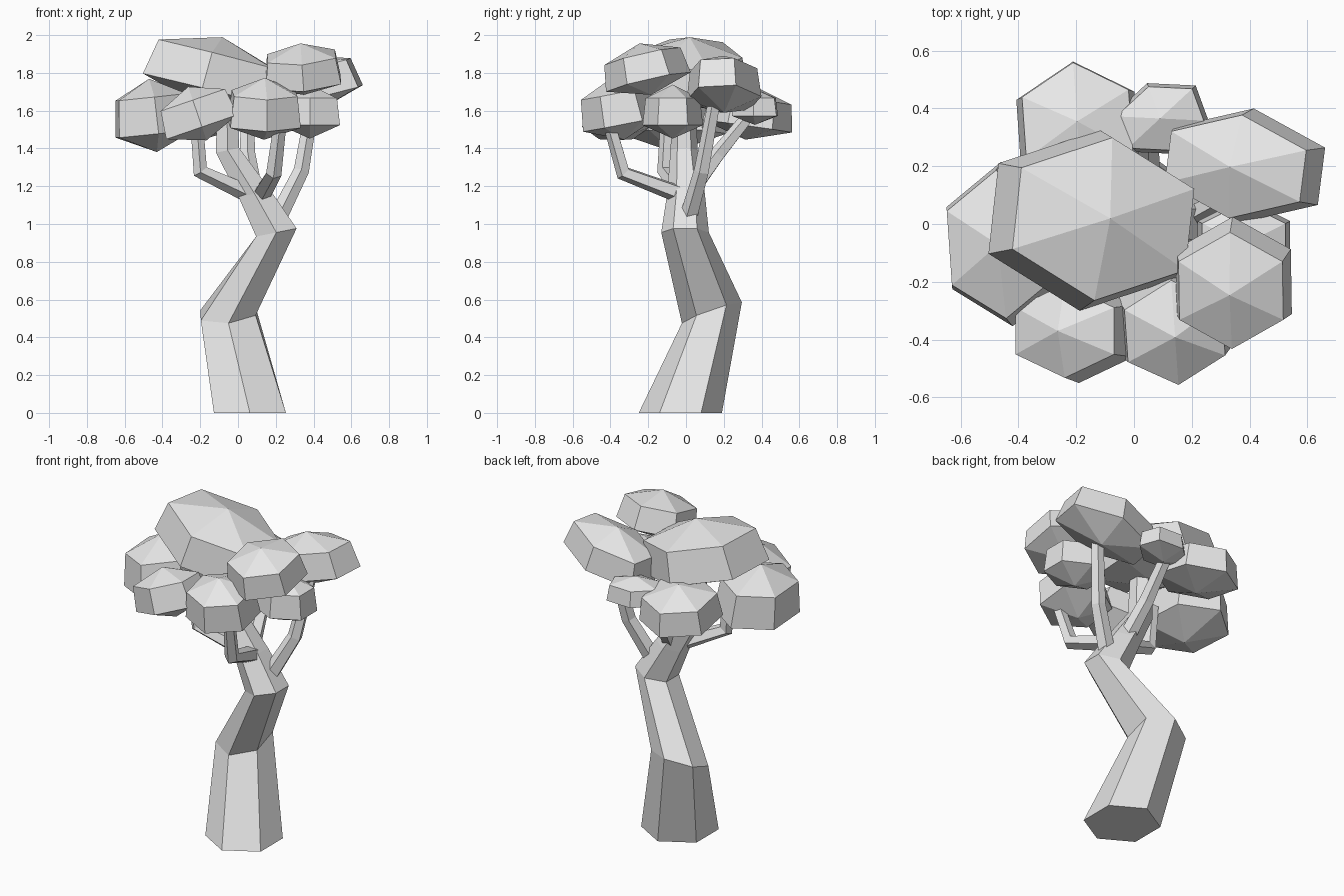
import bpy, bmesh
from math import cos, sin, pi, radians
from mathutils import Vector, Matrix, Euler

cube = bpy.data.objects.get("Cube")
if cube:
    bpy.data.objects.remove(cube, do_unlink=True)

grey = bpy.data.materials.new("light_grey")
grey.use_nodes = True
grey.diffuse_color = (0.8, 0.8, 0.8, 1)
grey.node_tree.nodes["Principled BSDF"].inputs["Base Color"].default_value = (0.8, 0.8, 0.8, 1)


def finish(name, bm):
    bmesh.ops.recalc_face_normals(bm, faces=bm.faces)
    mesh = bpy.data.meshes.new(name)
    bm.to_mesh(mesh)
    bm.free()
    mesh.materials.append(grey)
    obj = bpy.data.objects.new(name, mesh)
    bpy.context.collection.objects.link(obj)
    return obj


def tube(name, centres, radii, sides, normals=None):
    """Faceted limb lofted through rings, closed at both ends."""
    pts = [Vector(c) for c in centres]
    if normals is None:
        steps = [(b - a).normalized() for a, b in zip(pts, pts[1:])]
        normals = [steps[0]] + [a + b for a, b in zip(steps, steps[1:])] + [steps[-1]]
    bm = bmesh.new()
    rings = []
    for p, r, n in zip(pts, radii, normals):
        turn = Vector((0, 0, 1)).rotation_difference(Vector(n).normalized())
        ring = []
        for i in range(sides):
            a = 2 * pi * i / sides - pi / 2
            ring.append(bm.verts.new(p + turn @ Vector((r * cos(a), r * sin(a), 0))))
        rings.append(ring)
    for low, high in zip(rings, rings[1:]):
        for i in range(sides):
            j = (i + 1) % sides
            bm.faces.new((low[i], low[j], high[j], high[i]))
    bm.faces.new(rings[0])
    bm.faces.new(rings[-1])
    return finish(name, bm)


def leaf_clump(name, centre, half, tilt=(0, 0, 0)):
    """Six-sided blob: two rings and two poles, the upper ring narrower."""
    bm = bmesh.new()
    bmesh.ops.create_uvsphere(bm, u_segments=6, v_segments=3, radius=1)
    wide = cos(pi / 6)
    for v in bm.verts:
        if v.co.z > 0:
            v.co.x *= 0.9
            v.co.y *= 0.9
    # Scale so that the lower ring, not the sphere, reaches the half sizes
    fit = Matrix.Diagonal((half[0] / wide ** 2, half[1] / wide, half[2], 1))
    turn = Euler([radians(t) for t in tilt]).to_matrix().to_4x4()
    bm.transform(Matrix.Translation(centre) @ turn @ fit)
    return finish(name, bm)


# Crooked trunk
tube("trunk",
     [(0.063, -0.03, 0), (-0.053, 0.137, 0.53), (0.203, -0.005, 0.955),
      (0.088, 0, 1.16), (-0.055, -0.01, 1.39), (-0.06, -0.01, 1.7)],
     [0.22, 0.168, 0.126, 0.1, 0.072, 0.06], 6,
     [(0, 0, 1), (-0.1, -0.35, 1), (-0.2, 0, 1),
      (-0.2, 0, 1), (-0.2, 0, 1), (0, 0, 1)])

# Bent branches
branches = {
    "branch_right": [(0.06, -0.02, 1.16), (-0.2, -0.11, 1.28), (-0.22, -0.1, 1.55)],
    "branch_front": [(0.12, -0.01, 1.15), (0.19, -0.33, 1.27), (0.225, -0.41, 1.55)],
    "branch_left": [(0.22, 0.02, 1.05), (0.335, 0.085, 1.28), (0.4, 0.155, 1.66)],
    "branch_back": [(0.08, 0.03, 1.18), (0.05, 0.17, 1.37), (0.05, 0.34, 1.58)],
}
for name, path in branches.items():
    tube(name, path, [0.05, 0.043, 0.035], 5)

# Leaf canopy
clumps = {
    "leaves_top": ((-0.13, 0.015, 1.8), (0.345, 0.315, 0.195), (-3, 14, -7)),
    "leaves_right": ((-0.45, -0.07, 1.575), (0.2, 0.285, 0.195), (0, -6, 4)),
    "leaves_front_right": ((-0.215, -0.37, 1.585), (0.2, 0.18, 0.15), (0, -19, 0)),
    "leaves_front": ((0.14, -0.36, 1.61), (0.187, 0.205, 0.167), (11, 0, 4)),
    "leaves_front_left": ((0.34, -0.215, 1.82), (0.2, 0.23, 0.14), (13, -4, 0)),
    "leaves_left": ((0.37, 0.2, 1.74), (0.27, 0.2, 0.155), (3, -14, -8)),
    "leaves_low_left": ((0.38, -0.07, 1.595), (0.16, 0.16, 0.143), (0, 0, 0)),
    "leaves_back_right": ((-0.195, 0.335, 1.59), (0.205, 0.24, 0.145), (-8, 0, 4)),
    "leaves_back_left": ((0.09, 0.365, 1.62), (0.155, 0.13, 0.095), (0, 0, 20)),
}
for name, (centre, half, tilt) in clumps.items():
    leaf_clump(name, centre, half, tilt)
